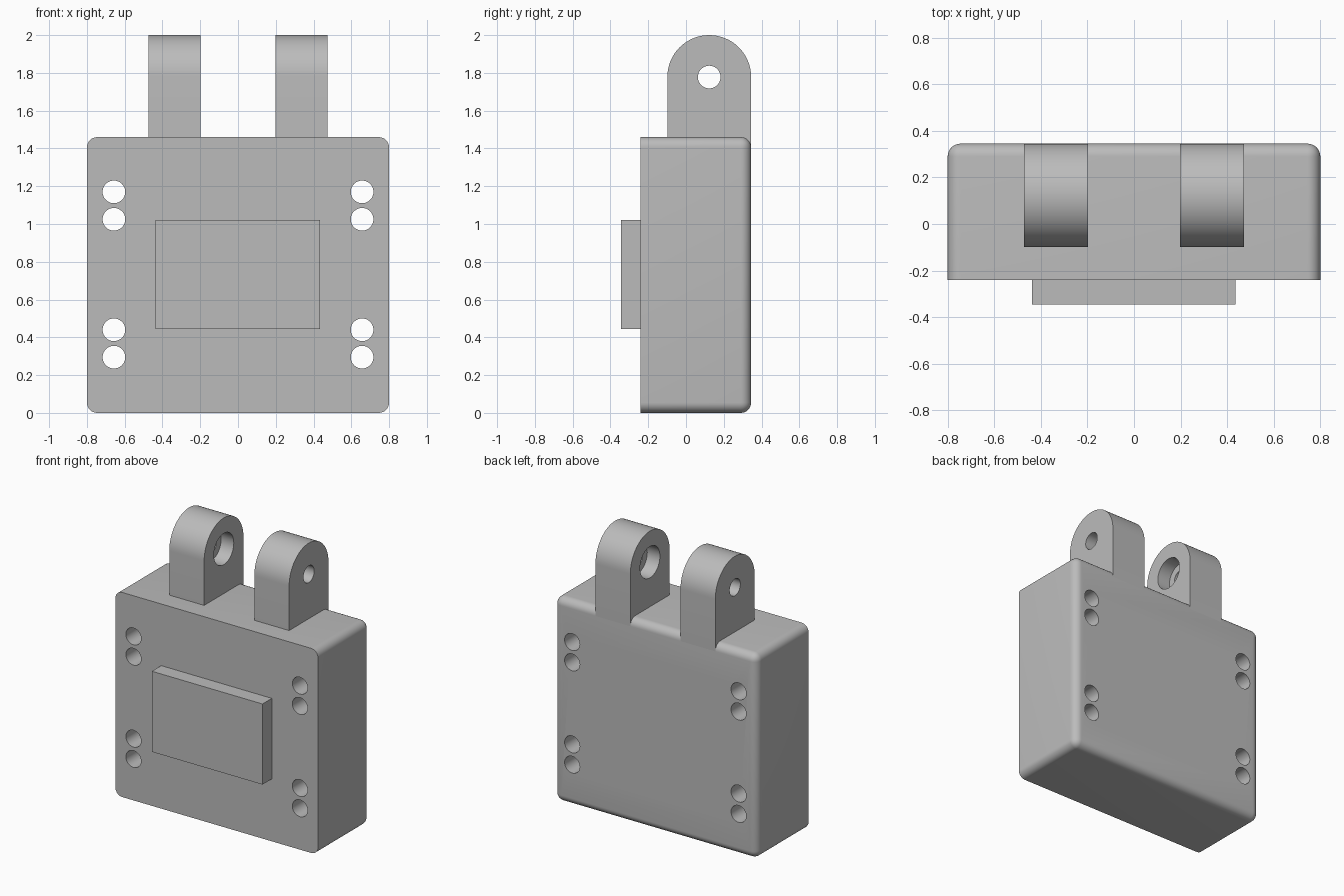
import bpy, bmesh
from math import pi, sin, cos
from mathutils import Matrix, Vector

if "Cube" in bpy.data.objects:
    bpy.data.objects.remove(bpy.data.objects["Cube"], do_unlink=True)

grey = bpy.data.materials.new("plain_grey")
grey.use_nodes = True
colour = (0.5, 0.5, 0.5, 1)
grey.diffuse_color = colour
grey.node_tree.nodes["Principled BSDF"].inputs["Base Color"].default_value = colour


def finish(name, bm):
    bmesh.ops.recalc_face_normals(bm, faces=bm.faces)
    mesh = bpy.data.meshes.new(name)
    bm.to_mesh(mesh)
    bm.free()
    mesh.materials.append(grey)
    obj = bpy.data.objects.new(name, mesh)
    bpy.context.collection.objects.link(obj)
    return obj


def box(lo, hi):
    bm = bmesh.new()
    lo, hi = Vector(lo), Vector(hi)
    bmesh.ops.create_cube(bm, size=1, matrix=Matrix.Translation((lo + hi) / 2)
                          @ Matrix.Diagonal((*(hi - lo), 1)))
    return bm


def add_rod(bm, centre, radius, length, axis):
    turn = Matrix.Rotation(pi / 2, 4, axis)
    bmesh.ops.create_cone(bm, cap_ends=True, segments=48, radius1=radius, radius2=radius,
                          depth=length, matrix=Matrix.Translation(centre) @ turn)


def cut(obj, bm):
    cutter = finish("hole_cutter", bm)
    cutter.hide_render = True
    mod = obj.modifiers.new("holes", "BOOLEAN")
    mod.operation, mod.solver, mod.object = "DIFFERENCE", "EXACT", cutter
    select(obj)
    bpy.ops.object.modifier_apply(modifier=mod.name)
    bpy.data.objects.remove(cutter, do_unlink=True)


def select(obj):
    bpy.ops.object.select_all(action="DESELECT")
    obj.select_set(True)
    bpy.context.view_layer.objects.active = obj


def smooth(obj):
    select(obj)
    bpy.ops.object.shade_smooth_by_angle(angle=pi / 6)


# Case: rounded corners and back rim, sharp front rim
BACK, FRONT, TOP, FILLET = 0.345, -0.24, 1.46, 0.055
bm = box((-0.8, FRONT, 0), (0.8, BACK, TOP))
rim = [e for e in bm.edges if any(v.co.y > 0 for v in e.verts)]
bmesh.ops.bevel(bm, geom=rim, offset=FILLET, segments=8, profile=0.5, affect="EDGES")
case = finish("case", bm)

# Mounting holes straight through the case
bm = bmesh.new()
for x in (-0.657, 0.657):
    for z in (0.295, 0.44, 1.025, 1.17):
        add_rod(bm, (x, 0, z), 0.06, 2, "X")
cut(case, bm)
smooth(case)

# Raised front panel
finish("front_panel", box((-0.438, -0.345, 0.445), (0.435, FRONT, 1.02)))

# Two hinge lugs with a round top, flush with the back
RADIUS, AXLE_Y, AXLE_Z = 0.222, 0.123, 1.778
for name, side in (("left_lug", 1), ("right_lug", -1)):
    inner, outer = side * 0.198, side * 0.473
    base = TOP - FILLET
    outline = [(AXLE_Y - RADIUS, base), (AXLE_Y + RADIUS, base)]
    outline += [(AXLE_Y + RADIUS * cos(pi * i / 32), AXLE_Z + RADIUS * sin(pi * i / 32))
                for i in range(33)]
    bm = bmesh.new()
    face = bm.faces.new([bm.verts.new((inner, y, z)) for y, z in outline])
    swept = bmesh.ops.extrude_face_region(bm, geom=[face])["geom"]
    bmesh.ops.translate(bm, vec=(outer - inner, 0, 0),
                        verts=[v for v in swept if isinstance(v, bmesh.types.BMVert)])
    lug = finish(name, bm)
    # Pin hole, then the wider counterbore from the inner face
    for radius, centre, length in ((0.06, side * 0.335, 0.6), (0.112, inner, 0.2)):
        bm = bmesh.new()
        add_rod(bm, (centre, AXLE_Y, AXLE_Z), radius, length, "Y")
        cut(lug, bm)
    smooth(lug)
